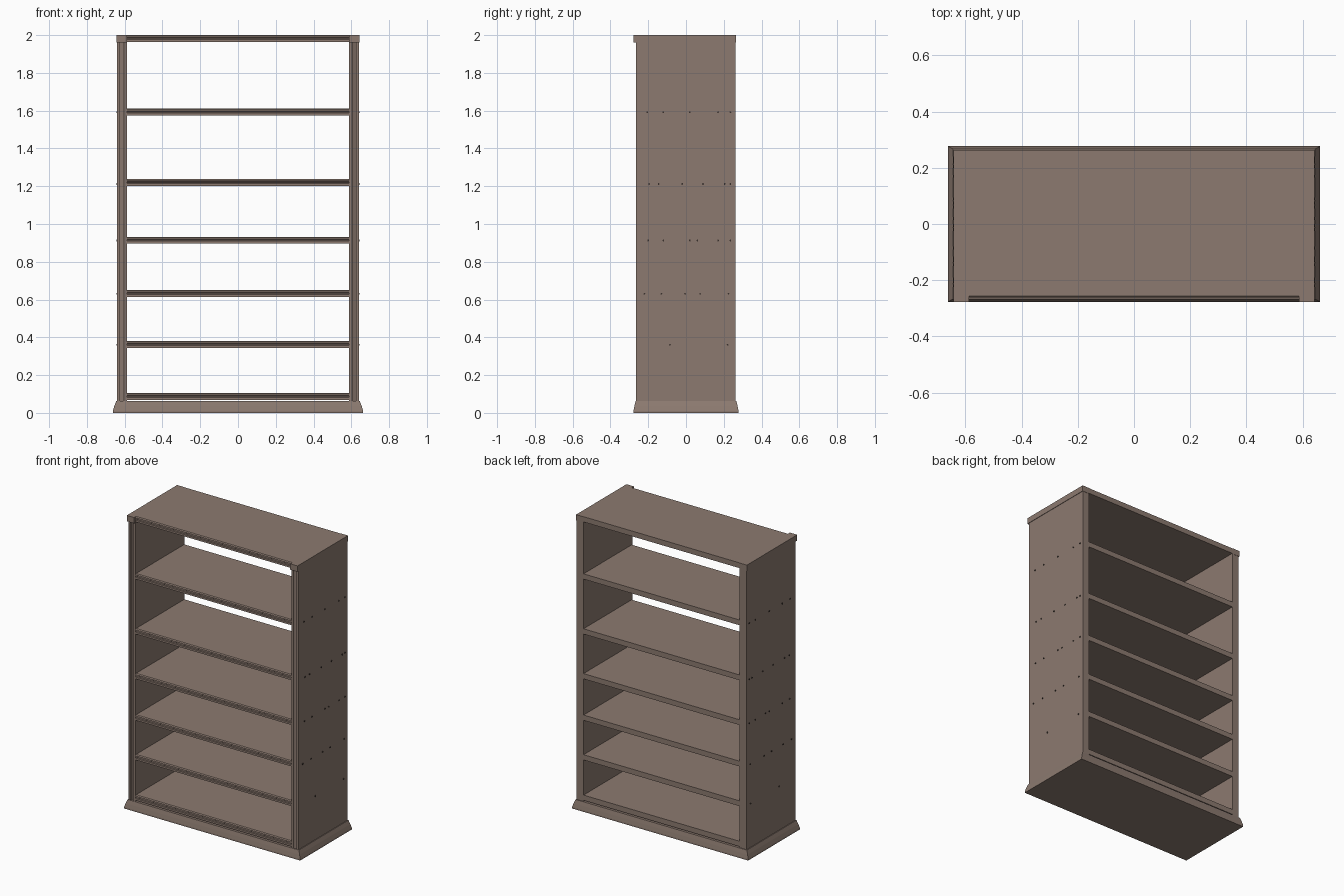
import bpy, bmesh, math

if "Cube" in bpy.data.objects:
    bpy.data.objects.remove(bpy.data.objects["Cube"])


def material(name, rgb):
    m = bpy.data.materials.new(name)
    m.diffuse_color = (*rgb, 1)
    m.use_nodes = True
    m.node_tree.nodes["Principled BSDF"].inputs["Base Color"].default_value = m.diffuse_color
    return m


wood = material("brown wood", (0.262, 0.195, 0.162))
dark = material("dark nail", (0.04, 0.03, 0.025))


def finish(name, bm, mat):
    bmesh.ops.recalc_face_normals(bm, faces=bm.faces)
    me = bpy.data.meshes.new(name)
    bm.to_mesh(me)
    bm.free()
    me.materials.append(mat)
    ob = bpy.data.objects.new(name, me)
    bpy.context.collection.objects.link(ob)
    return ob


def prism(name, points, axis, lo, hi, mat=wood):
    """Extrude a profile: axis 'x' uses (y, z) points, axis 'z' uses (x, y)."""
    bm = bmesh.new()
    place = (lambda p, t: (t, *p)) if axis == 'x' else (lambda p, t: (*p, t))
    a = [bm.verts.new(place(p, lo)) for p in points]
    b = [bm.verts.new(place(p, hi)) for p in points]
    bm.faces.new(a)
    bm.faces.new(b)
    n = len(points)
    for i in range(n):
        j = (i + 1) % n
        bm.faces.new((a[i], a[j], b[j], b[i]))
    return finish(name, bm, mat)


def box(name, x0, x1, y0, y1, z0, z1):
    return prism(name, [(x0, y0), (x1, y0), (x1, y1), (x0, y1)], 'z', z0, z1)


# Flared plinth: stacked rectangular rings (half width, half depth, z)
bm = bmesh.new()
rings = []
for hx, hy, z in [(0.663, 0.278, 0), (0.663, 0.278, 0.01),
                  (0.655, 0.273, 0.036), (0.645, 0.267, 0.062)]:
    rings.append([bm.verts.new((sx * hx, sy * hy, z))
                  for sx, sy in ((-1, -1), (1, -1), (1, 1), (-1, 1))])
for r, s in zip(rings, rings[1:]):
    for i in range(4):
        j = (i + 1) % 4
        bm.faces.new((r[i], r[j], s[j], s[i]))
bm.faces.new(rings[0])
bm.faces.new(rings[-1])
finish("plinth", bm, wood)

# Side panels with a moulded front edge, and end blocks of the top
panel = [(0.588, -0.265), (0.604, -0.265), (0.607, -0.26), (0.625, -0.25),
         (0.626, -0.265), (0.64, -0.265), (0.64, 0.262), (0.588, 0.262)]
for side, s in (("left", -1), ("right", 1)):
    prism(side + "_panel", [(s * x, y) for x, y in panel], 'z', 0.062, 1.96)
    x0, x1 = sorted((s * 0.588, s * 0.643))
    box(side + "_top_block", x0, x1, -0.278, 0.264, 1.96, 2.0)


# Shelves with a shallow groove along the front edge
def shelf(name, top, thick):
    b = top - thick
    prof = [(0.262, b), (0.262, top), (-0.256, top), (-0.262, top - 0.006),
            (-0.262, top - 0.013), (-0.257, top - 0.016),
            (-0.257, top - 0.02), (-0.262, top - 0.023), (-0.262, b)]
    prism(name, prof, 'x', -0.59, 0.59)


shelf_tops = [0.105, 0.38, 0.65, 0.932, 1.237, 1.611]
for k, t in enumerate(shelf_tops):
    shelf("shelf_%d" % (k + 1), t, 0.036)
shelf("top_board", 2.0, 0.036)

# Nail heads on both sides, in rows level with the shelves
nails = {0.36: (-0.085, 0.22),
         0.63: (-0.22, -0.13, -0.005, 0.075, 0.225),
         0.913: (-0.2, -0.12, 0.02, 0.06, 0.17, 0.235),
         1.212: (-0.195, -0.145, -0.02, 0.09, 0.205, 0.235),
         1.592: (-0.205, -0.12, 0.02, 0.17, 0.235)}
for side, s in (("left", -1), ("right", 1)):
    bm = bmesh.new()
    for z, ys in nails.items():
        for y in ys:
            loops = [[bm.verts.new((s * x, y + 0.005 * math.cos(i * math.pi / 3),
                                    z + 0.005 * math.sin(i * math.pi / 3)))
                      for i in range(6)] for x in (0.639, 0.644)]
            bm.faces.new(loops[0])
            bm.faces.new(loops[1])
            for i in range(6):
                j = (i + 1) % 6
                bm.faces.new((loops[0][i], loops[0][j], loops[1][j], loops[1][i]))
    finish(side + "_nails", bm, dark)
